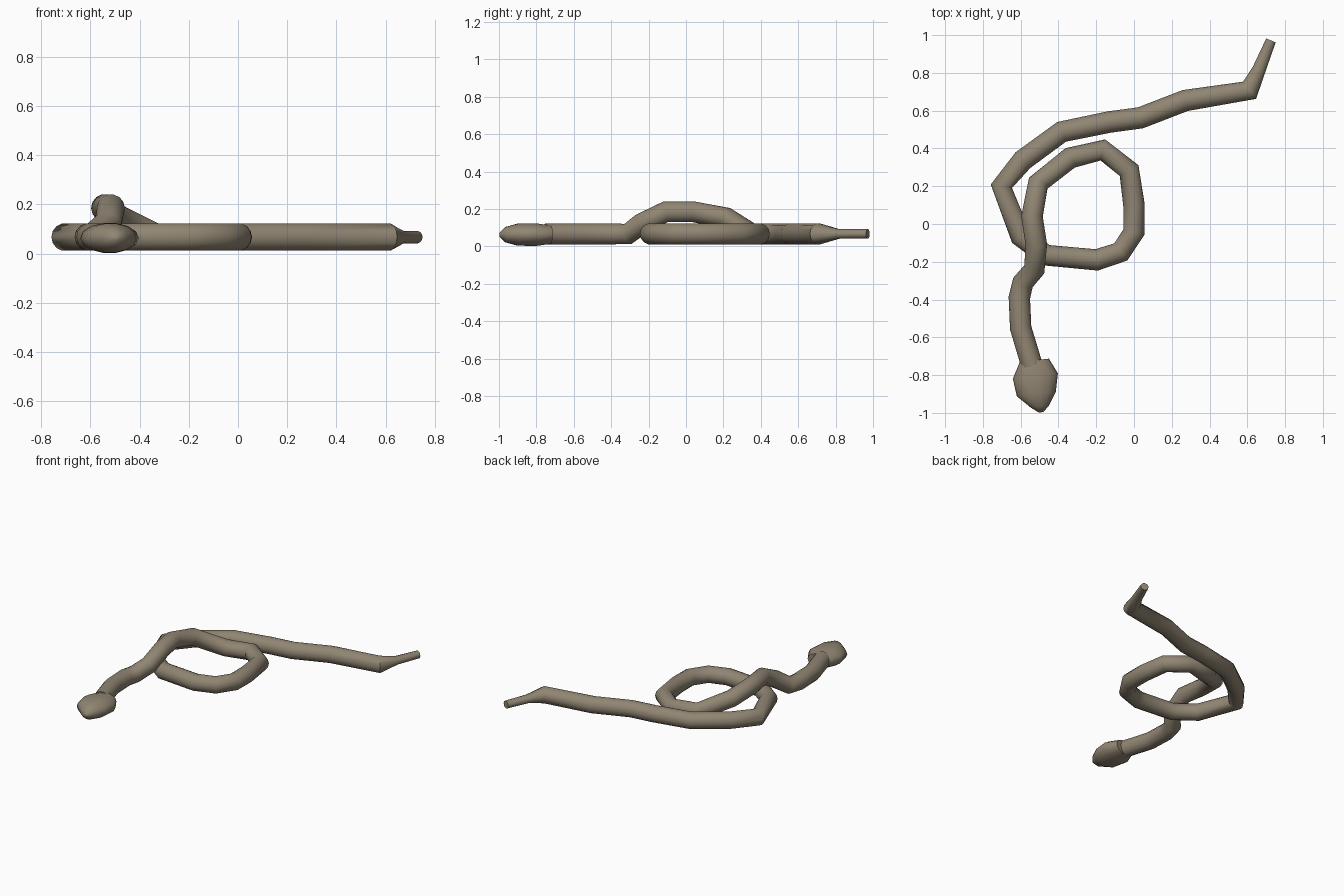
import bpy, bmesh, math
from mathutils import Vector

if "Cube" in bpy.data.objects:
    bpy.data.objects.remove(bpy.data.objects["Cube"])

SIDES = 14
UP = Vector((0, 0, 1))

skin = bpy.data.materials.new("olive brown skin")
skin.diffuse_color = (0.28, 0.235, 0.17, 1)
skin.use_nodes = True
skin.node_tree.nodes["Principled BSDF"].inputs["Base Color"].default_value = skin.diffuse_color


def loft(name, rings):
    """Skin elliptical rings given as (centre, tangent, half width, half height)."""
    bm = bmesh.new()
    loops = []
    for c, t, w, h in rings:
        side = t.cross(UP).normalized()
        up = side.cross(t).normalized()
        loops.append([bm.verts.new(c + side * w * math.cos(a) + up * h * math.sin(a))
                      for a in (2 * math.pi * i / SIDES for i in range(SIDES))])
    for a, b in zip(loops, loops[1:]):
        for i in range(SIDES):
            j = (i + 1) % SIDES
            bm.faces.new((a[i], a[j], b[j], b[i]))
    bm.faces.new(loops[0])
    bm.faces.new(loops[-1])
    bmesh.ops.recalc_face_normals(bm, faces=bm.faces)
    me = bpy.data.meshes.new(name)
    bm.to_mesh(me)
    bm.free()
    me.materials.append(skin)
    ob = bpy.data.objects.new(name, me)
    bpy.context.collection.objects.link(ob)
    bpy.ops.object.select_all(action='DESELECT')
    ob.select_set(True)
    bpy.context.view_layer.objects.active = ob
    bpy.ops.object.shade_smooth_by_angle(angle=math.radians(50))
    return ob


# Body: neck, raised crossing, loop, then the long tail
Z, R = 0.067, 0.057
path = [(-.54, -.75), (-.60, -.55), (-.607, -.39), (-.588, -.31), (-.528, -.24, .12),
        (-.517, -.11, .185), (-.54, .04, .185), (-.507, .216, .152), (-.338, .35),
        (-.165, .392), (-.026, .283), (0, .10), (0, -.042), (-.07, -.148),
        (-.198, -.19), (-.467, -.165), (-.60, -.065), (-.702, .20), (-.588, .338),
        (-.383, .488), (-.13, .54), (.034, .562), (.272, .654), (.612, .708),
        (.662, .818), (.725, .972)]
points = [Vector((p[0], p[1], p[2] if len(p) > 2 else Z)) for p in path]
radii = [R] * (len(points) - 2) + [0.036, 0.027]
rings = []
for i, p in enumerate(points):
    before = (p - points[i - 1]).normalized() if i else Vector()
    after = (points[i + 1] - p).normalized() if i < len(points) - 1 else Vector()
    rings.append((p, (before + after).normalized(), radii[i], radii[i] if i < 24 else 0.026))
loft("body", rings)

# Head: flattened wedge, widest behind the jaw
facing = Vector((0.12, -1, 0)).normalized()
profile = [(-.528, -.722, .078, .05), (-.522, -.805, .12, .062), (-.517, -.90, .104, .06),
           (-.498, -.965, .05, .042), (-.492, -.997, .012, .01)]
loft("head", [(Vector((x, y, .063)), facing, w, h) for x, y, w, h in profile])
